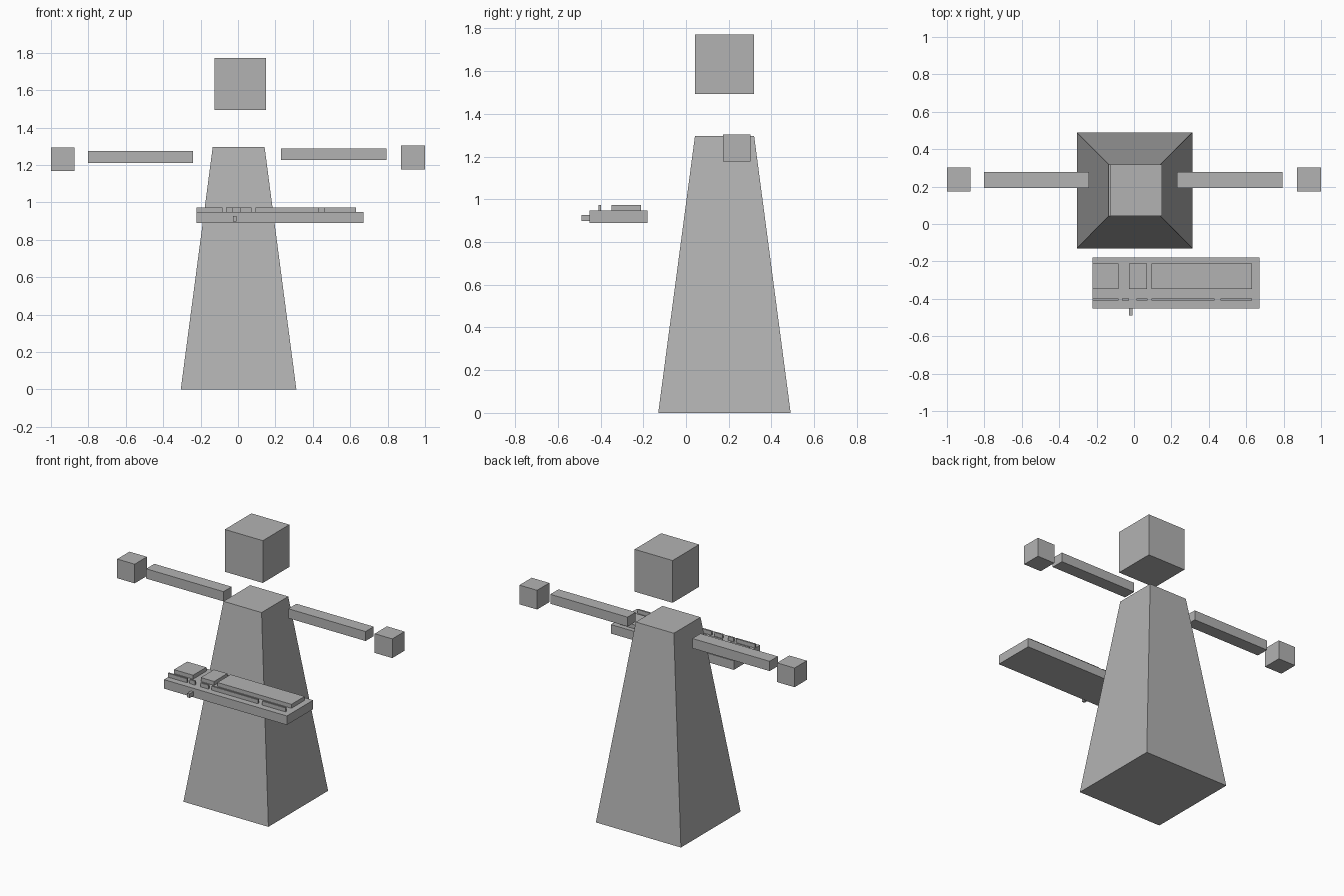
import bpy, bmesh

if "Cube" in bpy.data.objects:
    bpy.data.objects.remove(bpy.data.objects["Cube"])

grey = bpy.data.materials.new("plain grey")
grey.diffuse_color = (0.45, 0.45, 0.45, 1)
grey.use_nodes = True
grey.node_tree.nodes["Principled BSDF"].inputs["Base Color"].default_value = grey.diffuse_color


def box(name, x, y, z, top=None):
    """Flat-sided block from (min, max) ranges; top gives other x and y ranges for the upper face."""
    tx, ty = top or (x, y)
    bm = bmesh.new()
    low = [bm.verts.new((x[i], y[j], z[0])) for i, j in ((0, 0), (1, 0), (1, 1), (0, 1))]
    high = [bm.verts.new((tx[i], ty[j], z[1])) for i, j in ((0, 0), (1, 0), (1, 1), (0, 1))]
    bm.faces.new(low[::-1])
    bm.faces.new(high)
    for i in range(4):
        k = (i + 1) % 4
        bm.faces.new((low[i], low[k], high[k], high[i]))
    mesh = bpy.data.meshes.new(name)
    bm.to_mesh(mesh)
    bm.free()
    mesh.materials.append(grey)
    obj = bpy.data.objects.new(name, mesh)
    bpy.context.collection.objects.link(obj)
    return obj


# Tapered body and floating head
box("body", (-0.306, 0.312), (-0.13, 0.49), (0, 1.297),
    top=((-0.135, 0.142), (0.042, 0.319)))
box("head", (-0.125, 0.151), (0.042, 0.318), (1.494, 1.772))

# Arms and hands, the two sides at slightly different heights
box("left_arm", (-0.802, -0.24), (0.192, 0.277), (1.211, 1.275))
box("right_arm", (0.231, 0.793), (0.192, 0.277), (1.227, 1.289))
box("left_hand", (-1.0, -0.873), (0.174, 0.301), (1.167, 1.293))
box("right_hand", (0.872, 1.0), (0.174, 0.301), (1.177, 1.303))

# Floating tray
TRAY_TOP = 0.948
box("tray", (-0.222, 0.672), (-0.452, -0.18), (0.889, TRAY_TOP))

# Raised blocks on the tray
for x in ((-0.222, -0.083), (-0.027, 0.07), (0.094, 0.632)):
    box("tray_block", x, (-0.348, -0.211), (TRAY_TOP, 0.974))

# Thin strips along the front of the tray
for x in ((-0.222, -0.083), (-0.065, -0.027), (0.014, 0.071), (0.094, 0.431), (0.462, 0.632)):
    box("tray_strip", x, (-0.41, -0.399), (TRAY_TOP, 0.974))

# Small peg on the front edge
box("peg", (-0.026, -0.008), (-0.49, -0.452), (0.899, 0.926))
